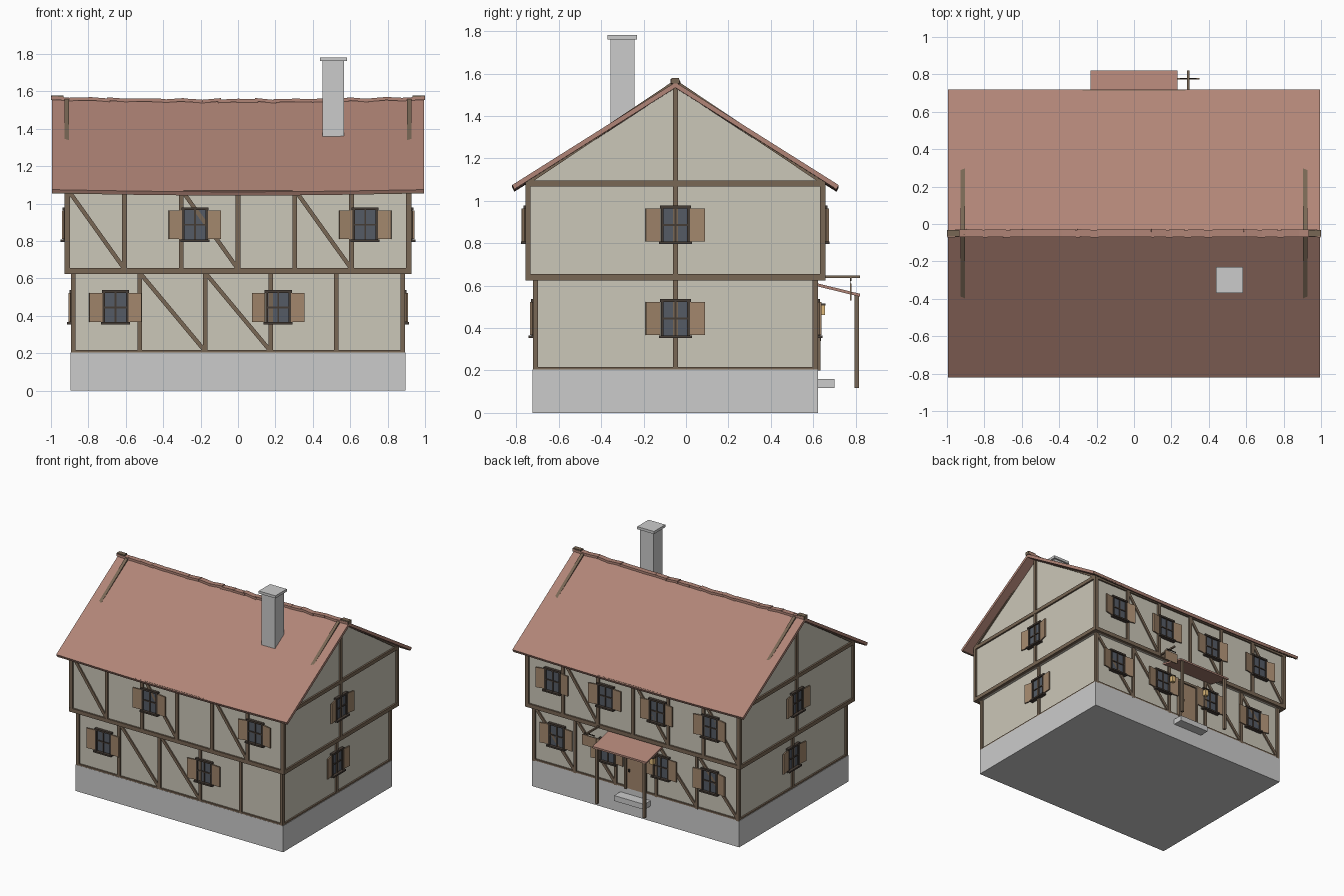
import bpy, bmesh, math, random
from mathutils import Matrix, Vector

if "Cube" in bpy.data.objects:
    bpy.data.objects.remove(bpy.data.objects["Cube"])

random.seed(4)
CY = -0.05                                   # house centre line
COL = dict(plaster=(0.60, 0.57, 0.48), timber=(0.19, 0.135, 0.09), roof=(0.44, 0.235, 0.185),
           shutter=(0.36, 0.24, 0.15), glass=(0.09, 0.105, 0.13), dark=(0.06, 0.045, 0.035),
           lamp=(0.75, 0.5, 0.2), stone=None)
MATS = {}
for k, c in COL.items():
    if c:
        MATS[k] = bpy.data.materials.new(k)
        MATS[k].diffuse_color = (*c, 1)
parts = {}


def mesh(name, mat):
    if name not in parts:
        parts[name] = (bmesh.new(), mat)
    return parts[name][0]


def box(name, mat, c, s, M=Matrix(), R=Matrix()):
    bmesh.ops.create_cube(mesh(name, mat), size=1,
                          matrix=M @ Matrix.Translation(c) @ R @ Matrix.Diagonal((*s, 1)))


def beam(name, mat, a, b, w, d, M=Matrix()):
    """Beam from a to b in the local x-z plane, w wide, d deep."""
    a, b = Vector(a), Vector(b)
    v = b - a
    box(name, mat, (a + b) / 2, (v.length, d, w), M, Matrix.Rotation(-math.atan2(v.z, v.x), 4, 'Y'))


def span(name, mat, x, y, z):
    box(name, mat, [(p[0] + p[1]) / 2 for p in (x, y, z)], [p[1] - p[0] for p in (x, y, z)])


def prism(name, mat, prof, xs, sag=0.0):
    """Extrude a y-z profile through the x stations with an optional sag."""
    bm = mesh(name, mat)
    rings = [[bm.verts.new((x, CY + y, z - sag * math.cos(x * math.pi / 2))) for y, z in prof] for x in xs]
    n = len(prof)
    for r, q in zip(rings, rings[1:]):
        for i in range(n):
            bm.faces.new((r[i], r[(i + 1) % n], q[(i + 1) % n], q[i]))
    bm.faces.new(rings[0])
    bm.faces.new(rings[-1])


def side(angle):
    """Frame of one wall: local x right, local -y outward, z up."""
    return Matrix.Translation((0, CY, 0)) @ Matrix.Rotation(math.radians(angle), 4, 'Z')


def window(M, u, z, d):
    w, h = 0.062, 0.085
    box('window_glass', 'glass', (u, -d, z), (2 * w, 0.02, 2 * h - 0.01), M)
    for s in (-1, 1):
        box('window_frames', 'dark', (u + s * w, -d - 0.006, z), (0.014, 0.026, 2 * h), M)
    box('window_frames', 'timber', (u, -d - 0.007, z + h), (0.145, 0.03, 0.014), M)
    box('window_frames', 'timber', (u, -d - 0.013, z - h), (0.155, 0.04, 0.012), M)
    box('window_bars', 'dark', (u, -d - 0.01, z), (0.009, 0.012, 2 * h), M)
    box('window_bars', 'dark', (u, -d - 0.01, z), (2 * w, 0.012, 0.009), M)
    for s in (-1, 1):
        R = Matrix.Rotation(s * math.radians(-random.uniform(4, 14)), 4, 'Z')
        box('shutters', 'shutter', (u + s * 0.105, -d - 0.017, z), (0.07, 0.01, 0.155), M, R)


# Masonry base, storeys and attic
span('stone_base', 'stone', (-0.895, 0.895), (-0.723, 0.622), (0, 0.205))
box('lower_storey', 'plaster', (0, CY, 0.42), (1.76, 1.32, 0.44))
box('upper_storey', 'plaster', (0, CY, 0.86), (1.83, 1.39, 0.46))
prism('attic', 'plaster', [(-0.69, 1.085), (0.69, 1.085), (0, 1.535)], (-0.915, 0.915))

# Timber frame: sills, belts, posts and braces for each wall
LOW, HIGH = (0.88, 0.66), (0.915, 0.695)
lowposts = [-0.88, -0.525, -0.175, 0.175, 0.525, 0.88]
highposts = [-0.91, -0.607, -0.303, 0, 0.303, 0.607, 0.91]
T = ('timber_frame', 'timber')
lowbrace = {0: [1, 2], 180: [0, 1, 3, 4]}
highbrace = {0: [0, 2, 4], 180: [1, 3, 5]}
for a in (0, 90, 180, 270):
    M = side(a)
    ends = a in (90, 270)
    hl, dl = (LOW[1], LOW[0]) if ends else LOW
    hh, dh = (HIGH[1], HIGH[0]) if ends else HIGH
    box(*T, (0, -dl, 0.207), (2 * hl + 0.02, 0.024, 0.02), M)
    box(*T, (0, -dh, 0.64), (2 * hh + 0.024, 0.026, 0.03), M)
    box(*T, (0, -dh, 1.083), (2 * hh + 0.024, 0.026, 0.028), M)
    lp = [-hl, 0, hl] if ends else lowposts
    hp = [-hh, 0, hh] if ends else highposts
    for u in lp:
        box(*T, (u, -dl, 0.415), (0.024, 0.025, 0.43), M)
    for u in hp:
        box(*T, (u, -dh, 0.865), (0.025, 0.025, 0.45), M)
    for i in lowbrace.get(a, []):
        beam(*T, (lp[i], -dl, 0.63), (lp[i + 1], -dl, 0.21), 0.022, 0.02, M)
    for i in highbrace.get(a, []):
        beam(*T, (hp[i], -dh, 1.075), (hp[i + 1], -dh, 0.65), 0.022, 0.02, M)
    if ends:                                  # gable king post and rafters
        box(*T, (0, -dh, 1.31), (0.025, 0.025, 0.46), M)
        for s in (-1, 1):
            beam('gable_rafters', 'timber', (s * 0.69, -dh, 1.095), (0, -dh, 1.557), 0.025, 0.024, M)

# Windows
for a, d, z, us in ((0, 0.66, 0.445, (-0.655, 0.215)), (0, 0.695, 0.887, (-0.23, 0.68)),
                    (180, 0.66, 0.445, (-0.68, -0.24, 0.22, 0.64)),
                    (180, 0.695, 0.887, (-0.69, -0.235, 0.21, 0.67)),
                    (90, 0.88, 0.445, (0,)), (90, 0.915, 0.887, (0,)),
                    (270, 0.88, 0.445, (0,)), (270, 0.915, 0.887, (0,))):
    for u in us:
        window(side(a), u, z, d)

# Slightly sagging roof with eave boards
prism('main_roof', 'roof', [(-0.77, 1.075), (0, 1.56), (0.77, 1.075), (0.76, 1.055), (0, 1.534), (-0.76, 1.055)],
      [-0.995 + 1.99 * i / 10 for i in range(11)], 0.012)
for s in (-1, 1):
    box('eave_boards', 'timber', (0, CY + s * 0.757, 1.062), (1.98, 0.012, 0.014))
    box('ridge_ends', 'timber', (s * 0.967, CY, 1.566), (0.066, 0.036, 0.026))

# Uneven ridge tiles
for i in range(20):
    x = -0.94 + 1.88 * i / 19
    R = Matrix.Rotation(random.uniform(-0.1, 0.1), 4, 'Y') @ Matrix.Rotation(random.uniform(-0.06, 0.06), 4, 'Z')
    box('ridge_tiles', 'roof', (x, CY, 1.562 - 0.012 * math.cos(x * math.pi / 2)), (0.115, 0.04, 0.017), Matrix(), R)

# Chimney
span('chimney', 'stone', (0.452, 0.568), (-0.355, -0.243), (1.3, 1.765))
span('chimney_cap', 'stone', (0.438, 0.582), (-0.37, -0.23), (1.762, 1.782))

# Door, step and lanterns at the back
span('door', 'shutter', (-0.075, 0.075), (0.6, 0.625), (0.205, 0.5))
for s in (-1, 1):
    box('door_frame', 'timber', (s * 0.082, 0.618, 0.355), (0.018, 0.035, 0.31))
    span('lantern_caps', 'dark', sorted((s * 0.142, s * 0.178)), (0.612, 0.658), (0.507, 0.515))
    span('lanterns', 'lamp', sorted((s * 0.145, s * 0.175)), (0.625, 0.655), (0.462, 0.507))
box('door_frame', 'timber', (0, 0.618, 0.508), (0.19, 0.036, 0.018))
box('door_handle', 'dark', (0.05, 0.63, 0.35), (0.012, 0.014, 0.02))
span('door_step', 'stone', (-0.13, 0.13), (0.615, 0.7), (0.118, 0.16))

# Porch roof and posts
prism('porch_roof', 'roof', [(0.665, 0.598), (0.665, 0.612), (0.87, 0.562), (0.87, 0.548)], (-0.232, 0.232))
for s in (-1, 1):
    box('porch_posts', 'timber', (s * 0.205, 0.805, 0.338), (0.02, 0.02, 0.44))

# Hanging sign on a bracket
span('sign_bracket', 'timber', (0.284, 0.296), (0.62, 0.82), (0.636, 0.648))
span('sign_board', 'shutter', (0.23, 0.35), (0.773, 0.781), (0.53, 0.61))
for x in (0.25, 0.33):
    box('sign_hangers', 'dark', (x, 0.777, 0.615), (0.004, 0.004, 0.02))
box('sign_hangers', 'dark', (0.29, 0.777, 0.624), (0.09, 0.006, 0.006))
box('sign_hangers', 'dark', (0.29, 0.777, 0.63), (0.006, 0.006, 0.018))

# Turn the collected parts into objects
for name, (bm, mat) in parts.items():
    bmesh.ops.recalc_face_normals(bm, faces=bm.faces)
    me = bpy.data.meshes.new(name)
    bm.to_mesh(me)
    bm.free()
    if mat in MATS:
        me.materials.append(MATS[mat])
    bpy.context.collection.objects.link(bpy.data.objects.new(name, me))

for m in bpy.data.materials:
    if m.users and not m.is_grease_pencil:
        m.use_nodes = True
        m.node_tree.nodes["Principled BSDF"].inputs["Base Color"].default_value = m.diffuse_color
